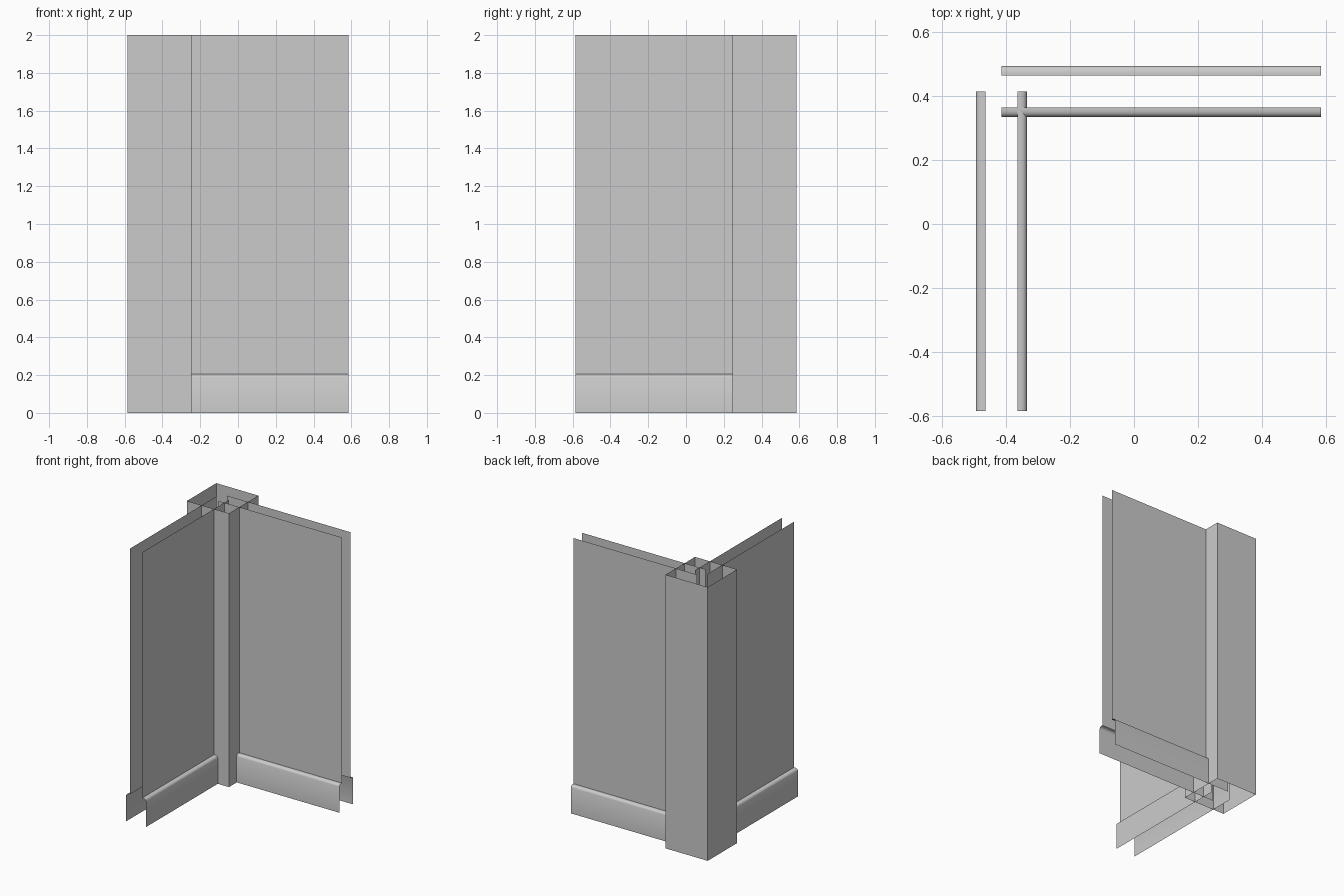
import bpy
import math

if "Cube" in bpy.data.objects:
    bpy.data.objects.remove(bpy.data.objects["Cube"])

C = 0.415        # column centre offset, also the wall centre line
END = 0.585      # free end of each wall
HALF = 0.17      # half width of the column
GAP = 0.05       # half thickness of each wall
TOP = 2.0

# wall section: (projection from wall face, height), with rounded skirting top
PROFILE = [(0, TOP), (0, 0.205), (0.010, 0.205), (0.019, 0.203),
           (0.026, 0.198), (0.030, 0.189), (0.030, 0)]


def sheet(name, rows, closed=False):
    """Make an open skin between two rows of points."""
    n = len(rows[0])
    faces = [(i, (i + 1) % n, n + (i + 1) % n, n + i)
             for i in range(n if closed else n - 1)]
    me = bpy.data.meshes.new(name)
    me.from_pydata(rows[0] + rows[1], [], faces)
    ob = bpy.data.objects.new(name, me)
    bpy.context.collection.objects.link(ob)
    return ob


def smooth(ob):
    bpy.ops.object.select_all(action='DESELECT')
    ob.select_set(True)
    bpy.context.view_layer.objects.active = ob
    bpy.ops.object.shade_smooth_by_angle(angle=math.radians(50))


# back wall runs along x, side wall is its reflection across the diagonal
for wall in ("back", "side"):
    for side, s in (("outer", 1), ("inner", -1)):
        rows = []
        for x in (-C, END):
            row = [(x, C + s * (GAP + d), z) for d, z in PROFILE]
            if wall == "side":
                row = [(-y, -a, z) for a, y, z in row]
            rows.append(row)
        # keep normals pointing away from the wall cavity
        if (s == 1) == (wall == "back"):
            rows.reverse()
        ob = sheet(f"{wall}_wall_{side}_face", rows)
        smooth(ob)
        # orient by the large upper panel
        want = s if wall == "back" else -s
        nrm = ob.data.polygons[0].normal
        if (nrm.y if wall == "back" else nrm.x) * want < 0:
            ob.data.flip_normals()

# open square column at the corner
corners = [(-C + HALF * a, C + HALF * b)
           for a, b in ((-1, -1), (1, -1), (1, 1), (-1, 1))]
sheet("corner_column", [[(x, y, 0) for x, y in corners],
                        [(x, y, TOP) for x, y in corners]], closed=True)
